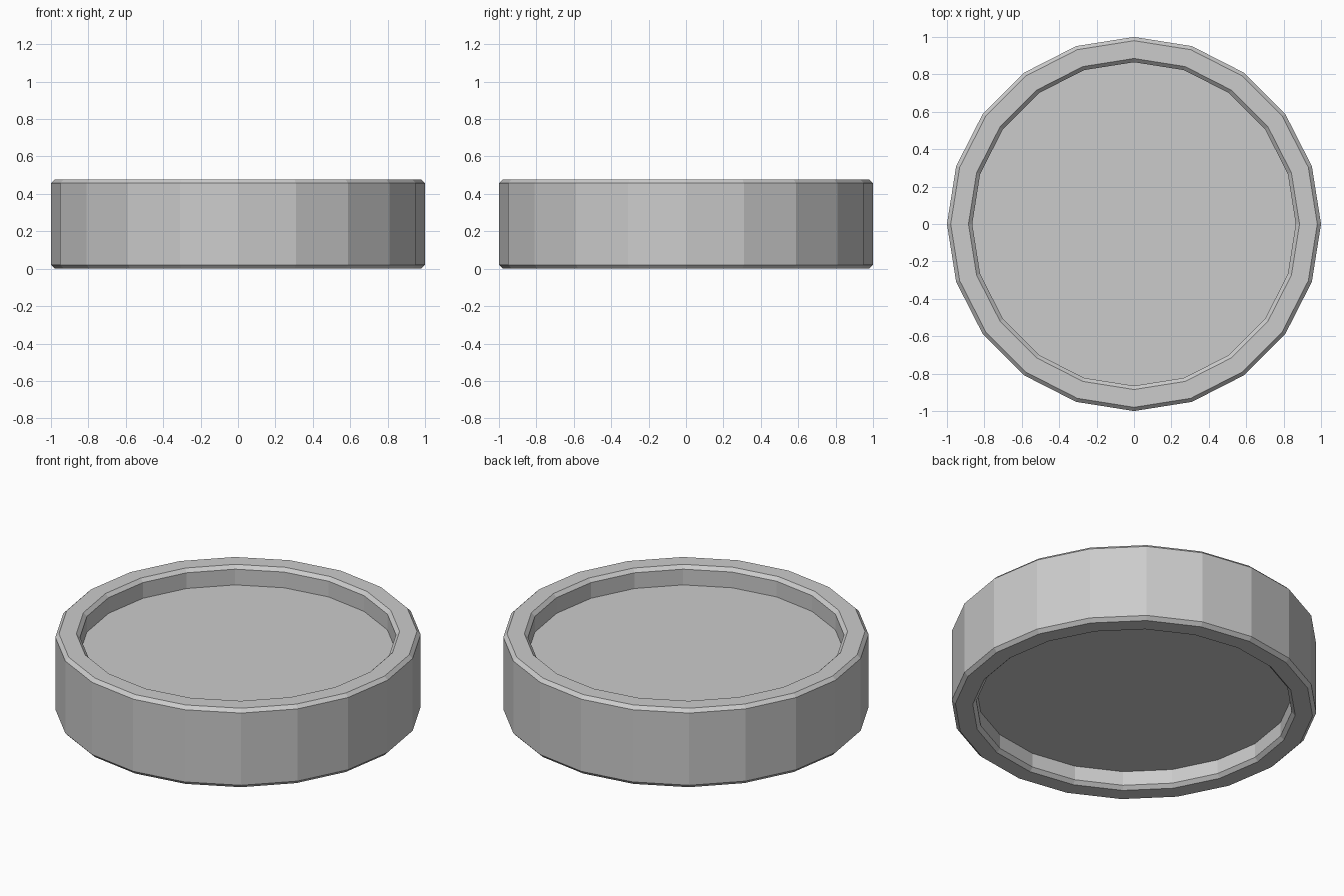
import bpy
import bmesh
import math

if "Cube" in bpy.data.objects:
    bpy.data.objects.remove(bpy.data.objects["Cube"])

SIDES = 20

# Half profile (radius, z) from bottom centre to top centre
profile = [
    (0.865, 0.107), (0.865, 0.021), (0.885, 0.0),   # bottom recess
    (0.98, 0.0), (1.0, 0.021),                      # bottom rim
    (1.0, 0.457), (0.98, 0.477),                    # top rim
    (0.885, 0.477), (0.865, 0.457), (0.865, 0.362)  # top recess
]

# Recessed disc: stack rings and bridge them
bm = bmesh.new()
rings = []
for r, z in profile:
    rings.append([bm.verts.new((r * math.cos(i * math.tau / SIDES),
                                r * math.sin(i * math.tau / SIDES), z))
                  for i in range(SIDES)])
for a, b in zip(rings, rings[1:]):
    for i in range(SIDES):
        j = (i + 1) % SIDES
        bm.faces.new((a[i], a[j], b[j], b[i]))

# Flat floors of the two recesses
bm.faces.new(rings[0][::-1])
bm.faces.new(rings[-1])
bmesh.ops.recalc_face_normals(bm, faces=bm.faces)

mesh = bpy.data.meshes.new("recessed_disc")
bm.to_mesh(mesh)
bm.free()
bpy.context.collection.objects.link(bpy.data.objects.new("recessed_disc", mesh))
